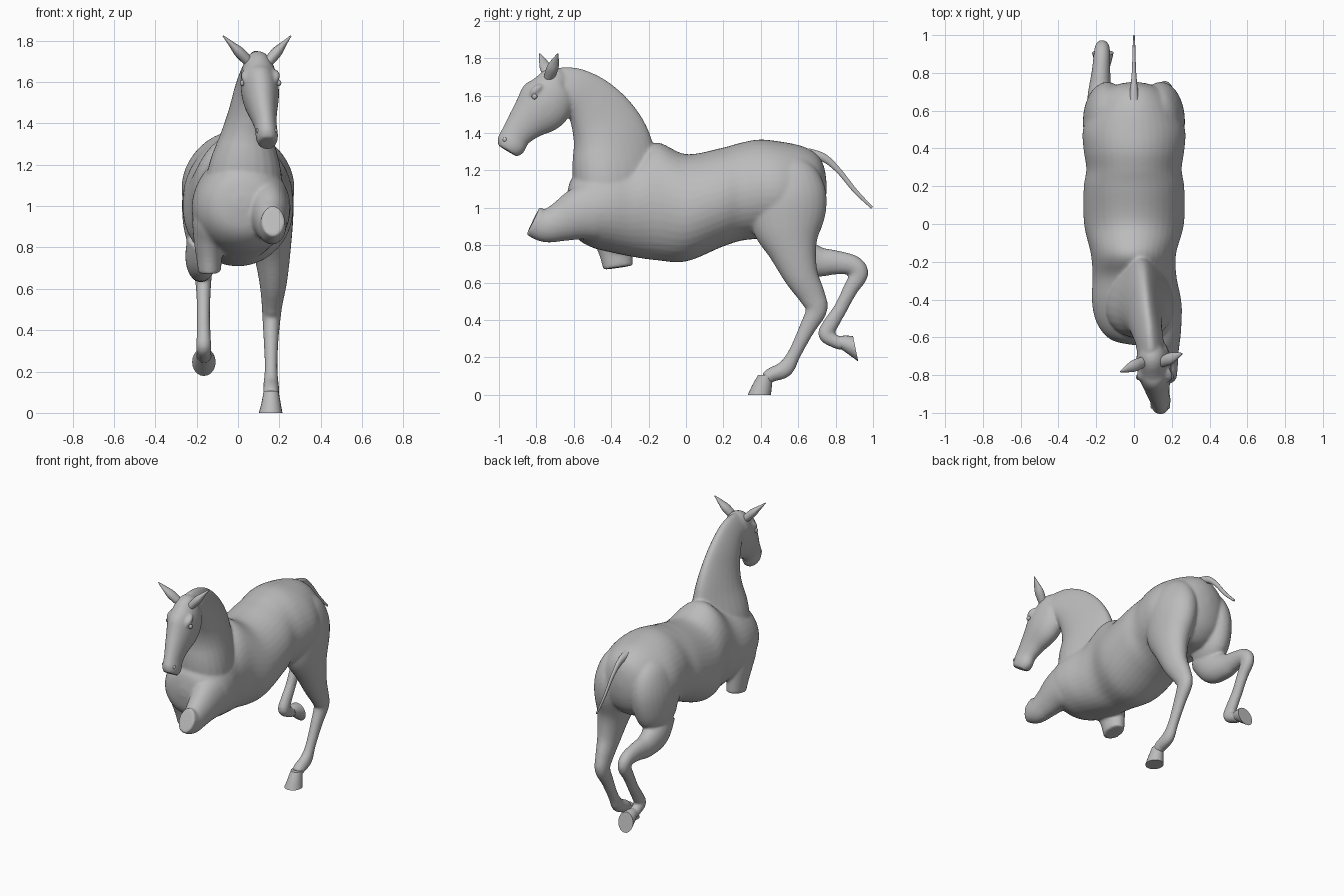
import bpy, bmesh, math
from mathutils import Vector

cube = bpy.data.objects.get("Cube")
if cube:
    bpy.data.objects.remove(cube, do_unlink=True)

grey = bpy.data.materials.new("plain_grey")
grey.use_nodes = True
COLOUR = (0.5, 0.5, 0.5, 1)
grey.diffuse_color = COLOUR
for node in grey.node_tree.nodes:
    if node.type == 'BSDF_PRINCIPLED':
        node.inputs["Base Color"].default_value = COLOUR
        node.inputs["Roughness"].default_value = 0.7


def spline(stations, steps):
    """Catmull-Rom through stations of (x, y, z, half width, half depth)."""
    out = []
    n = len(stations)
    for i in range(n - 1):
        p = [stations[max(0, min(n - 1, i + k))] for k in (-1, 0, 1, 2)]
        for s in range(steps):
            t = s / steps
            out.append([0.5 * (2 * b + (c - a) * t + (2 * a - 5 * b + 4 * c - d) * t * t
                               + (3 * b - a - 3 * c + d) * t ** 3)
                        for a, b, c, d in zip(*p)])
    out.append(list(stations[-1]))
    return out


def loft(bm, stations, taper=0.0, normal=None, ref=(1, 0, 0), sides=28, steps=6):
    """Closed tube of elliptical rings; taper narrows the upper side of each ring."""
    path = spline(stations, steps)
    rings = []
    for i, (x, y, z, w, d) in enumerate(path):
        a, b = path[max(i - 1, 0)], path[min(i + 1, len(path) - 1)]
        t = Vector(normal) if normal else Vector(b[:3]) - Vector(a[:3])
        t.normalize()
        u = Vector(ref)
        u = (u - t * u.dot(t)).normalized()
        v = t.cross(u)
        w, d = max(w, 0.002), max(d, 0.002)
        ring = []
        for k in range(sides):
            c, s = math.cos(math.tau * k / sides), math.sin(math.tau * k / sides)
            ring.append(bm.verts.new(Vector((x, y, z)) + u * (w * c * (1 - taper * s)) + v * (d * s)))
        rings.append(ring)
    for r0, r1 in zip(rings, rings[1:]):
        for k in range(sides):
            j = (k + 1) % sides
            bm.faces.new((r0[k], r0[j], r1[j], r1[k]))
    bm.faces.new(rings[0][::-1])
    bm.faces.new(rings[-1])


def make_object(name, bm, voxel=0.0):
    bmesh.ops.recalc_face_normals(bm, faces=bm.faces[:])
    me = bpy.data.meshes.new(name)
    bm.to_mesh(me)
    bm.free()
    me.materials.append(grey)
    ob = bpy.data.objects.new(name, me)
    bpy.context.collection.objects.link(ob)
    bpy.ops.object.select_all(action='DESELECT')
    ob.select_set(True)
    bpy.context.view_layer.objects.active = ob
    if voxel:
        # fuse the overlapping masses into one skin
        rm = ob.modifiers.new("fuse", 'REMESH')
        rm.mode = 'VOXEL'
        rm.voxel_size = voxel
        rm.use_smooth_shade = True
        sm = ob.modifiers.new("relax", 'SMOOTH')
        sm.factor = 0.5
        sm.iterations = 8
    else:
        bpy.ops.object.shade_smooth_by_angle(angle=math.radians(40))


# Torso, from rump to chest
body = bmesh.new()
loft(body, [
    (0, .752, 1.11, .015, .02), (0, .738, 1.11, .09, .11), (0, .70, 1.10, .165, .185),
    (0, .62, 1.09, .228, .24), (0, .50, 1.10, .27, .255), (0, .39, 1.10, .266, .265),
    (0, .29, 1.085, .252, .262), (0, .19, 1.055, .266, .265), (0, 0, 1.0, .264, .287),
    (-.003, -.16, 1.035, .225, .315), (.003, -.28, 1.005, .222, .268),
    (.013, -.40, 1.005, .236, .243), (.022, -.50, 1.005, .228, .218),
    (.022, -.575, 1.01, .187, .18), (.02, -.62, 1.015, .125, .125),
    (.02, -.64, 1.02, .03, .03)], taper=.06, normal=(0, -1, 0), sides=40)

# Standing hind leg
loft(body, [
    (.11, .52, 1.25, .06, .11), (.13, .53, 1.17, .105, .18), (.14, .54, 1.05, .128, .212),
    (.152, .545, .90, .114, .19), (.165, .572, .77, .089, .13), (.17, .615, .64, .068, .093),
    (.165, .674, .53, .051, .071), (.162, .697, .455, .044, .058), (.16, .645, .35, .036, .043),
    (.16, .58, .22, .031, .036), (.16, .53, .14, .037, .045), (.16, .46, .108, .039, .039),
    (.16, .425, .085, .035, .035)])

# Raised hind leg: thigh, then gaskin down to the pastern
loft(body, [
    (-.11, .52, 1.25, .06, .11), (-.13, .53, 1.17, .105, .18), (-.14, .54, 1.05, .128, .212),
    (-.152, .535, .92, .116, .19), (-.16, .50, .84, .09, .13)])
loft(body, [
    (-.16, .50, .85, .085, .10), (-.175, .585, .755, .08, .108), (-.18, .70, .713, .063, .083),
    (-.175, .80, .708, .05, .065), (-.17, .893, .692, .044, .054), (-.168, .924, .645, .04, .05),
    (-.167, .877, .56, .034, .04), (-.167, .825, .46, .032, .037), (-.166, .772, .375, .034, .042),
    (-.166, .747, .322, .037, .04), (-.165, .795, .287, .035, .036), (-.165, .845, .27, .034, .035)])

# Cut forelegs, one reaching forward and one below the chest
loft(body, [
    (.13, -.40, 1.0, .09, .14), (.14, -.48, .985, .11, .16), (.15, -.57, .965, .10, .142),
    (.158, -.67, .925, .08, .107), (.166, -.75, .903, .067, .088), (.17, -.818, .93, .056, .082)])
loft(body, [
    (-.11, -.42, 1.04, .08, .12), (-.13, -.41, .94, .09, .14), (-.14, -.39, .84, .075, .108),
    (-.14, -.375, .76, .063, .09), (-.137, -.363, .680, .055, .08)])

# Neck, with a narrow crest, turning slightly to the left
loft(body, [
    (.025, -.36, .95, .18, .17), (.027, -.365, 1.07, .18, .225), (.033, -.378, 1.20, .165, .23),
    (.042, -.398, 1.35, .122, .21), (.052, -.445, 1.47, .094, .18), (.064, -.515, 1.57, .08, .146),
    (.08, -.60, 1.635, .072, .117), (.09, -.69, 1.66, .068, .095)], taper=.35)

# Skull, cheeks and muzzle
loft(body, [
    (.092, -.65, 1.69, .05, .06), (.096, -.69, 1.665, .077, .10), (.102, -.725, 1.60, .09, .14),
    (.110, -.776, 1.533, .089, .144), (.122, -.855, 1.455, .068, .104), (.134, -.91, 1.388, .054, .081),
    (.14, -.937, 1.335, .054, .08), (.142, -.955, 1.304, .044, .06)])

# Brow ridges above the eyes
for x in (.034, .184):
    loft(body, [(x, -.77, 1.655, .008, .01), (x, -.805, 1.63, .021, .021),
                (x, -.83, 1.60, .008, .01)])
make_object("fused_body", body, voxel=0.009)

# Ears: flattened leaf shapes rooted in the poll
for name, base, tip in (("right_ear", (.06, -.725, 1.69), (-.072, -.782, 1.824)),
                        ("left_ear", (.14, -.735, 1.69), (.256, -.685, 1.824))):
    bm = bmesh.new()
    shape = [(0, .026, .024), (.4, .032, .026), (.68, .022, .015), (1, .003, .003)]
    loft(bm, [tuple(Vector(base).lerp(Vector(tip), f)) + (w, d) for f, w, d in shape],
         ref=(0, 1, 0), sides=16)
    make_object(name, bm)

# Eyes and nostril rims
for name, spots, size in (("eye", ((.021, -.81, 1.595), (.199, -.81, 1.595)), .015),
                          ("nostril", ((.096, -.966, 1.365), (.182, -.968, 1.365)), .012)):
    for side, spot in zip(("right", "left"), spots):
        bm = bmesh.new()
        bmesh.ops.create_uvsphere(bm, u_segments=16, v_segments=10, radius=size)
        for v in bm.verts:
            v.co.x *= .7
            v.co += Vector(spot)
        make_object(side + "_" + name, bm)

# Hooves: flaring to a flat sole
bm = bmesh.new()
loft(bm, [(.16, .425, .105, .036, .04), (.16, .408, .055, .045, .052),
          (.158, .392, 0, .057, .062)], normal=(0, 0, -1), sides=20)
make_object("left_hind_hoof", bm)
bm = bmesh.new()
loft(bm, [(-.165, .825, .278, .036, .036), (-.165, .865, .264, .047, .054),
          (-.165, .907, .246, .057, .069)], normal=(0, .98, .2), sides=20)
make_object("right_hind_hoof", bm)

# Tail dock
bm = bmesh.new()
loft(bm, [(0, .65, 1.285, .03, .035), (0, .735, 1.268, .018, .023), (0, .815, 1.20, .011, .015),
          (0, .905, 1.09, .008, .012), (0, .995, 1.0, .005, .007)], sides=14)
make_object("tail", bm)
